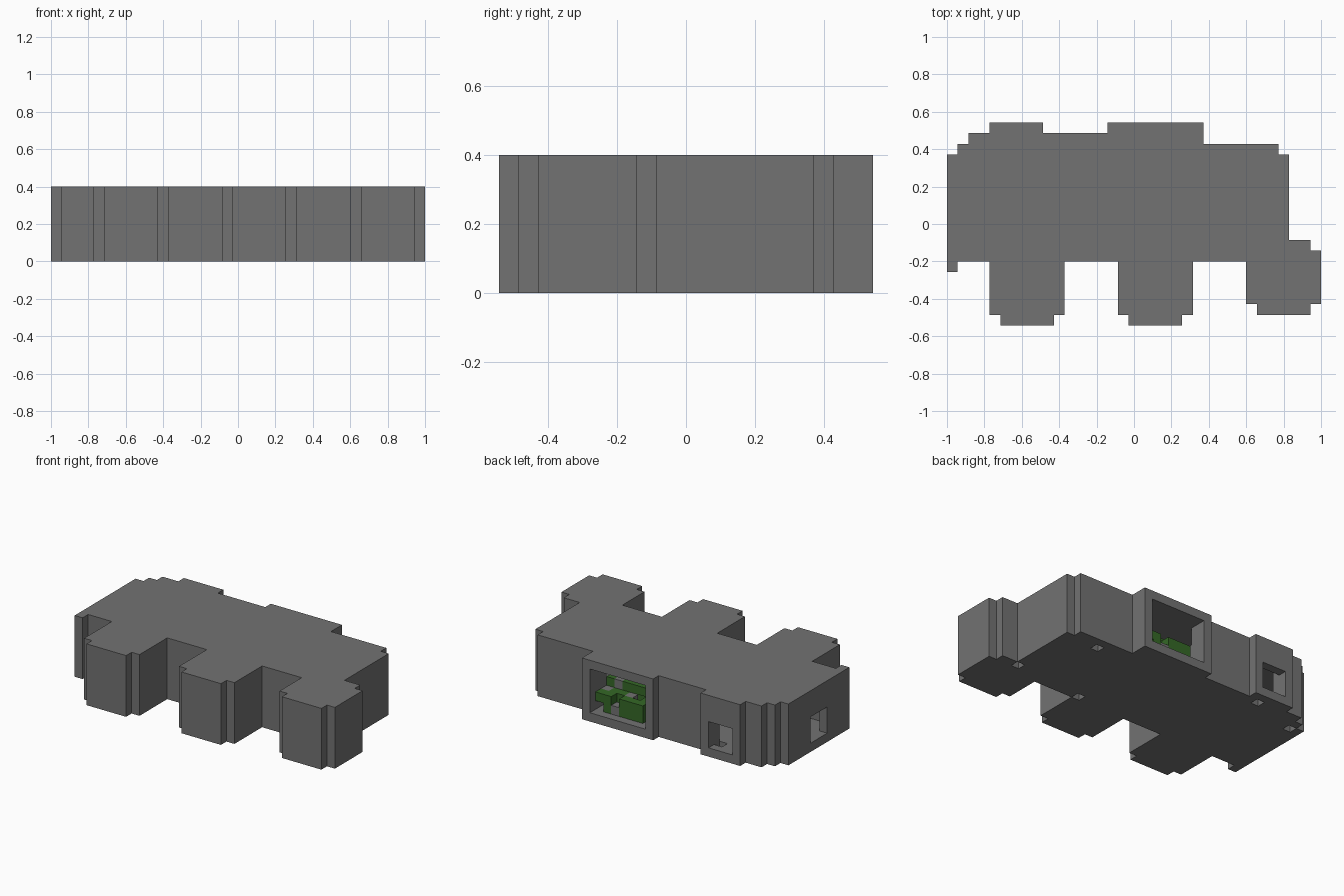
import bpy, bmesh, random
from mathutils import Vector

if "Cube" in bpy.data.objects:
    bpy.data.objects.remove(bpy.data.objects["Cube"])

U = 2 / 35          # one block
HEIGHT = 7
random.seed(4)


def material(name, rgb):
    m = bpy.data.materials.new(name)
    m.use_nodes = True
    m.diffuse_color = (*rgb, 1)
    m.node_tree.nodes["Principled BSDF"].inputs["Base Color"].default_value = (*rgb, 1)
    return m


STONE = material("stone grey", (0.17, 0.17, 0.17))
LEAF = material("leaf green", (0.035, 0.14, 0.02))


def place(i, j, k):
    """Block grid to model space."""
    return Vector((i - 17.5, j - 9.5, k)) * U


def finish(name, bm, mat):
    bmesh.ops.recalc_face_normals(bm, faces=bm.faces)
    mesh = bpy.data.meshes.new(name)
    bm.to_mesh(mesh)
    bm.free()
    mesh.materials.append(mat)
    ob = bpy.data.objects.new(name, mesh)
    bpy.context.collection.objects.link(ob)
    return ob


def prism(name, outline, z0, z1, mat=STONE):
    bm = bmesh.new()
    base = bm.faces.new([bm.verts.new(place(x, y, z0)) for x, y in outline])
    top = bmesh.ops.extrude_face_region(bm, geom=[base])["geom"]
    bmesh.ops.translate(bm, vec=(0, 0, (z1 - z0) * U),
                        verts=[v for v in top if isinstance(v, bmesh.types.BMVert)])
    return finish(name, bm, mat)


def box(name, lo, hi, mat=STONE):
    rect = [(lo[0], lo[1]), (hi[0], lo[1]), (hi[0], hi[1]), (lo[0], hi[1])]
    return prism(name, rect, lo[2], hi[2], mat)


def inset(outline, t):
    """Move every edge of a right-angled anticlockwise outline inward."""
    pts = [Vector(p) for p in outline]
    result = []
    for n, p in enumerate(pts):
        a = (p - pts[n - 1]).normalized()
        b = (pts[(n + 1) % len(pts)] - p).normalized()
        result.append(p + t * Vector((-a.y - b.y, a.x + b.x)))
    return result


def cut(target, cutter):
    cutter.hide_render = True
    mod = target.modifiers.new("cut", "BOOLEAN")
    mod.operation = "DIFFERENCE"
    mod.solver = "EXACT"
    mod.object = cutter
    bpy.context.view_layer.objects.active = target
    bpy.ops.object.modifier_apply(modifier=mod.name)
    bpy.data.objects.remove(cutter)


def bay(x):
    """Front bay with stepped corners, opening onto the main hall."""
    return [(x, 6), (x, 1), (x + 1, 1), (x + 1, 0), (x + 6, 0),
            (x + 6, 1), (x + 7, 1), (x + 7, 6)]


# Plan of the building
front = bay(4) + bay(16)
side_bay = [(28, 6), (28, 2), (29, 2), (29, 1), (34, 1), (34, 2), (35, 2),
            (35, 7), (34, 7), (34, 8), (32, 8)]
back = [(32, 16), (31, 16), (31, 17), (24, 17), (24, 19), (15, 19), (15, 18),
        (9, 18), (9, 19), (4, 19), (4, 18), (2, 18), (2, 17), (1, 17), (1, 16), (0, 16)]
plan = front + side_bay + back
corner_tooth = [(0, 5), (1, 5), (1, 6)]

# Hollow shell with windows
shell = prism("building_shell", corner_tooth + plan, 0, HEIGHT)
cut(shell, prism("room_cutter", inset([(0, 6)] + plan, 1), 1, HEIGHT - 1))
windows = [((16, 17.5, 1), (23, 20, 6)),    # wide back window
           ((5, 17.5, 1), (8, 20, 4)),      # small back window
           ((-1, 9, 1), (1.5, 12, 4))]      # end window
for lo, hi in windows:
    cut(shell, box("window_cutter", lo, hi))

# Small square drains in the floor
for i, j in [(31, 7), (27, 15), (22, 6), (7, 17), (1, 15)]:
    cut(shell, box("drain_cutter", (i, j, -1), (i + 1, j + 1, 1)))

# Low ledge beside the wide window
box("window_ledge", (15, 16, 1), (16, 17, 4))


# Indoor bush with stones, lower toward the window
def blocks(name, cells, mat):
    bm = bmesh.new()
    for c in cells:
        made = bmesh.ops.create_cube(bm, size=U)
        bmesh.ops.translate(bm, verts=made["verts"], vec=place(*(n + 0.5 for n in c)))
    return finish(name, bm, mat)


leaves, stones = [], [(20, 17, 1)]
for i in range(17, 23):
    for j in range(13, 18):
        for k in range(1, 5):
            if k + 1 > 1.6 + (19 - j) * 0.74 or (i, j, k) in stones:
                continue
            pick = random.random()
            if pick < 0.55:
                leaves.append((i, j, k))
            elif pick < 0.63:
                stones.append((i, j, k))
blocks("bush_leaves", leaves, LEAF)
blocks("bush_stones", stones, STONE)
